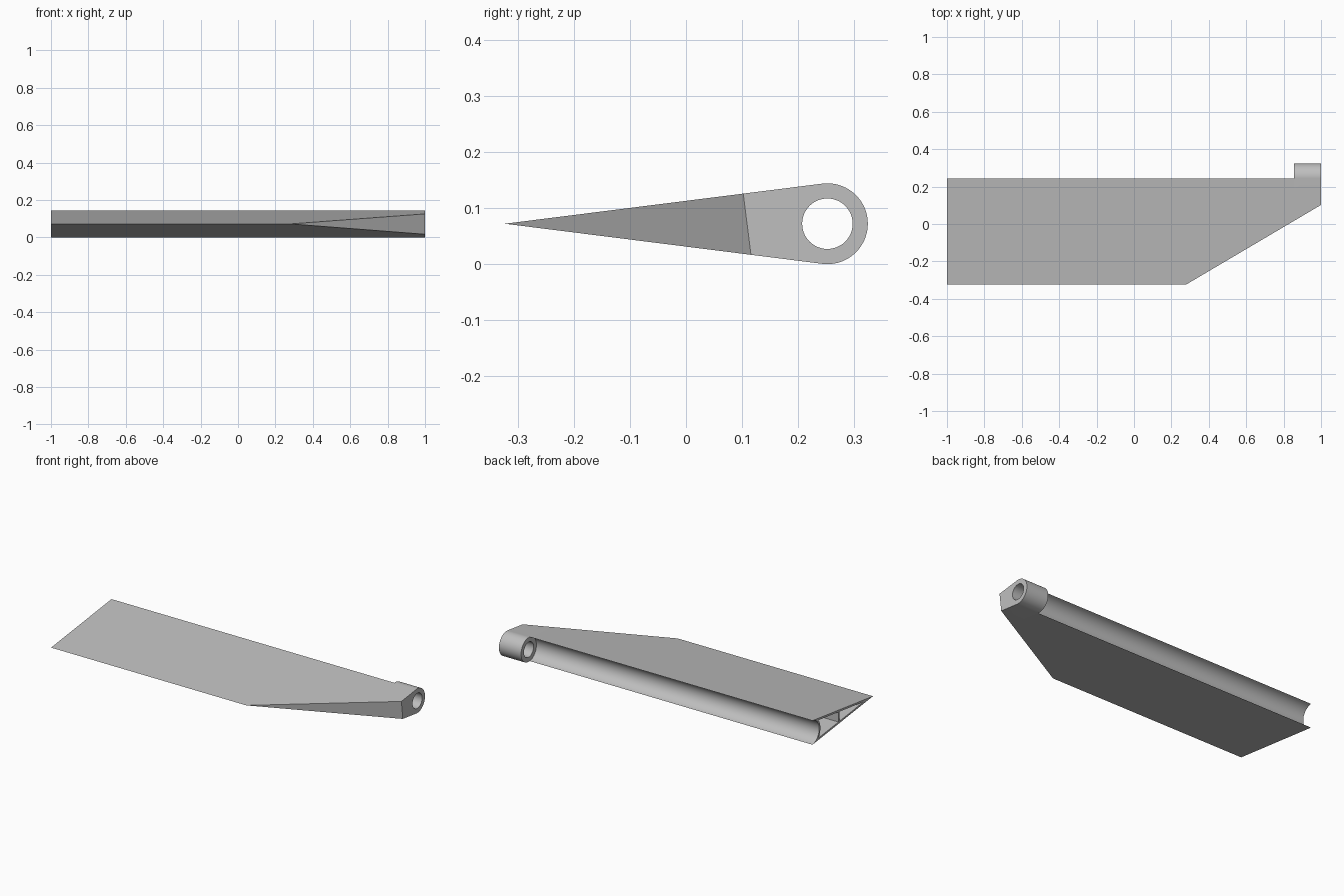
import bpy, bmesh
from math import sin, cos, asin, acos, pi
from mathutils import Vector

cube = bpy.data.objects.get("Cube")
if cube:
    bpy.data.objects.remove(cube, do_unlink=True)

TIP_Y, PIN_Y, MID_Z = -0.323, 0.252, 0.072
R, BORE, WALL = 0.072, 0.045, 0.011
SPLIT_X, WEB_Y = 0.855, 0.0
TAPER = asin(R / (PIN_Y - TIP_Y))        # half angle of the wedge
TANGENT = pi / 2 + TAPER                 # where the flat sides meet the barrel

grey = bpy.data.materials.new("plain grey")
grey.use_nodes = True
colour = (0.52, 0.52, 0.52, 1)
grey.diffuse_color = colour
grey.node_tree.nodes["Principled BSDF"].inputs["Base Color"].default_value = colour


def arc(radius, start, end, steps=40):
    """Points (y, z) around the hinge pin."""
    return [(PIN_Y + radius * cos(start + (end - start) * i / steps),
             MID_Z + radius * sin(start + (end - start) * i / steps))
            for i in range(steps + 1)]


# Slanted cut across the corner, square to the upper side
slant_start = Vector((0.28, TIP_Y, MID_Z))
along = Vector((1, 0.102, 0.126)) - slant_start
down = Vector((0, sin(TAPER), -cos(TAPER)))
slant_normal = along.cross(down).normalized()
if slant_normal.y > 0:
    slant_normal.negate()


def prism(name, profile, x0, x1, inset=None):
    """Extrude a (y, z) profile along x, trimming it at the slanted cut."""
    bm = bmesh.new()
    face = bm.faces.new([bm.verts.new((x0, y, z)) for y, z in profile])
    new = bmesh.ops.extrude_face_region(bm, geom=[face])["geom"]
    bmesh.ops.translate(bm, vec=(x1 - x0, 0, 0),
                        verts=[v for v in new if isinstance(v, bmesh.types.BMVert)])
    if inset is not None:
        bmesh.ops.bisect_plane(bm, geom=bm.verts[:] + bm.edges[:] + bm.faces[:],
                               dist=1e-5, plane_co=slant_start - slant_normal * inset,
                               plane_no=slant_normal, clear_outer=True)
        bmesh.ops.holes_fill(bm, edges=[e for e in bm.edges if e.is_boundary], sides=0)
    bmesh.ops.recalc_face_normals(bm, faces=bm.faces)
    mesh = bpy.data.meshes.new(name)
    bm.to_mesh(mesh)
    bm.free()
    mesh.materials.append(grey)
    obj = bpy.data.objects.new(name, mesh)
    bpy.context.collection.objects.link(obj)
    return obj


def carve(obj, cutters):
    """Subtract the cutters, then shade the curved walls smooth."""
    bpy.context.view_layer.objects.active = obj
    for cutter in cutters:
        mod = obj.modifiers.new("carve", "BOOLEAN")
        mod.operation, mod.solver, mod.object = "DIFFERENCE", "EXACT", cutter
        bpy.ops.object.modifier_apply(modifier=mod.name)
        bpy.data.objects.remove(cutter, do_unlink=True)
    bpy.ops.object.select_all(action="DESELECT")
    obj.select_set(True)
    bpy.ops.object.shade_smooth_by_angle(angle=pi / 6)


def inner(y):
    """Half height of the hollow at y."""
    return ((y - TIP_Y) * sin(TAPER) - WALL) / cos(TAPER)


# Wedge-shaped flap with a scooped rear edge
tip = [(TIP_Y, MID_Z)]
flap = prism("flap", tip + arc(R, TANGENT, 2 * pi - TANGENT), -1, SPLIT_X, 0)

# Two hollows, open at the end, with a web between them
corner = pi / 2 + TAPER + acos((R - WALL) / (R + WALL))
h = inner(WEB_Y)
rear_hollow = prism("rear_hollow_cutter",
                    [(WEB_Y, MID_Z - h), (WEB_Y, MID_Z + h)]
                    + arc(R + WALL, corner, 2 * pi - corner, 16),
                    -1.1, SPLIT_X - WALL, WALL)
nose_y, web_y = TIP_Y + WALL / sin(TAPER), WEB_Y - WALL
h = inner(web_y)
front_hollow = prism("front_hollow_cutter",
                     [(nose_y, MID_Z), (web_y, MID_Z + h), (web_y, MID_Z - h)],
                     -1.1, SPLIT_X - WALL, WALL)
carve(flap, [rear_hollow, front_hollow])

# Hinge knuckle with a round bore
knuckle = prism("hinge_knuckle", tip + arc(R, -TANGENT, TANGENT, 56), SPLIT_X, 1, 0)
bore = prism("bore_cutter", arc(BORE, 0, 2 * pi, 48)[:-1], SPLIT_X - 0.1, 1.1)
carve(knuckle, [bore])
